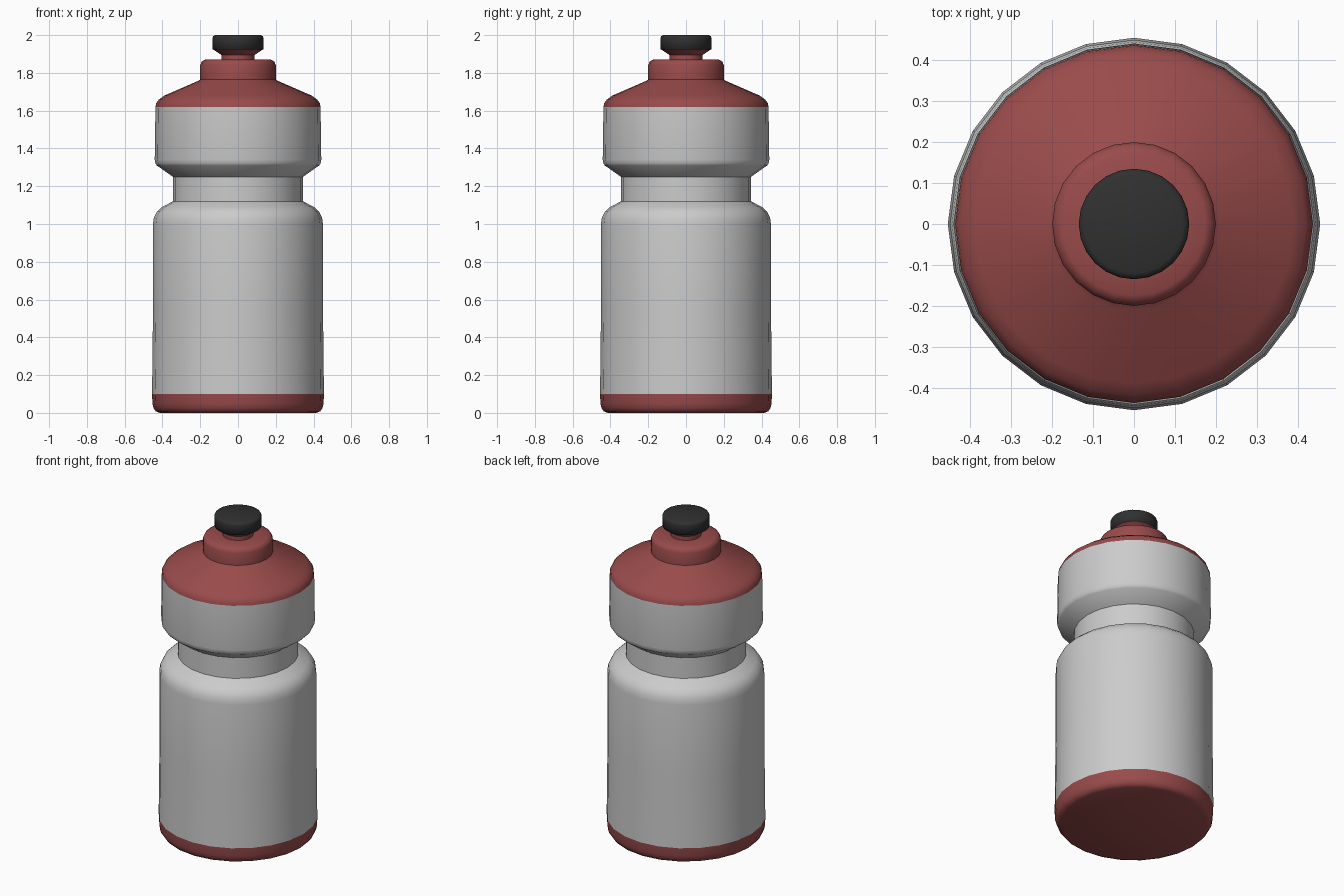
import bpy, bmesh, math

if "Cube" in bpy.data.objects:
    bpy.data.objects.remove(bpy.data.objects["Cube"])

SIDES = 24


def material(name, rgb):
    m = bpy.data.materials.new(name)
    m.diffuse_color = (*rgb, 1)
    m.use_nodes = True
    m.node_tree.nodes["Principled BSDF"].inputs["Base Color"].default_value = m.diffuse_color
    return m


def lathe(name, profile, mat=None, cap_bottom=False, cap_top=False, angle=40):
    """Revolve an (r, z) profile around the z axis."""
    bm = bmesh.new()
    rings = []
    for r, z in profile:
        rings.append([bm.verts.new((r * math.cos(2 * math.pi * i / SIDES),
                                    r * math.sin(2 * math.pi * i / SIDES), z))
                      for i in range(SIDES)])
    for a, b in zip(rings, rings[1:]):
        for i in range(SIDES):
            j = (i + 1) % SIDES
            bm.faces.new((a[i], a[j], b[j], b[i]))
    if cap_bottom:
        bm.faces.new(rings[0][::-1])
    if cap_top:
        bm.faces.new(rings[-1])
    mesh = bpy.data.meshes.new(name)
    bm.to_mesh(mesh)
    bm.free()
    ob = bpy.data.objects.new(name, mesh)
    bpy.context.collection.objects.link(ob)
    if mat:
        mesh.materials.append(mat)
    bpy.ops.object.select_all(action='DESELECT')
    ob.select_set(True)
    bpy.context.view_layer.objects.active = ob
    bpy.ops.object.shade_smooth_by_angle(angle=math.radians(angle))
    return ob


red = material("dark_red", (0.32, 0.07, 0.07))
black = material("black", (0.03, 0.03, 0.03))

# Coloured base with rounded lower edge
lathe("base", [(0.415, 0.0), (0.435, 0.008), (0.447, 0.025), (0.453, 0.05),
               (0.455, 0.10)], red, cap_bottom=True)

# Squeezable body with grip waist
lathe("body", [(0.455, 0.10), (0.45, 0.55), (0.45, 1.0), (0.445, 1.035),
               (0.43, 1.065), (0.405, 1.088), (0.345, 1.12),
               (0.345, 1.25), (0.43, 1.31), (0.437, 1.32), (0.441, 1.34),
               (0.437, 1.62)], angle=50)

# Lid with sloped shoulder, collar and spout stem
lathe("lid", [(0.437, 1.62), (0.433, 1.64), (0.42, 1.658), (0.39, 1.68),
              (0.21, 1.758), (0.2, 1.765), (0.2, 1.842), (0.192, 1.86),
              (0.175, 1.87), (0.088, 1.87), (0.088, 1.895), (0.125, 1.92)],
      red, cap_top=True)

# Pull-up nozzle cap
lathe("nozzle_cap", [(0.125, 1.92), (0.134, 1.925), (0.135, 1.985),
                     (0.131, 1.995), (0.12, 2.0)], black,
      cap_bottom=True, cap_top=True, angle=60)
